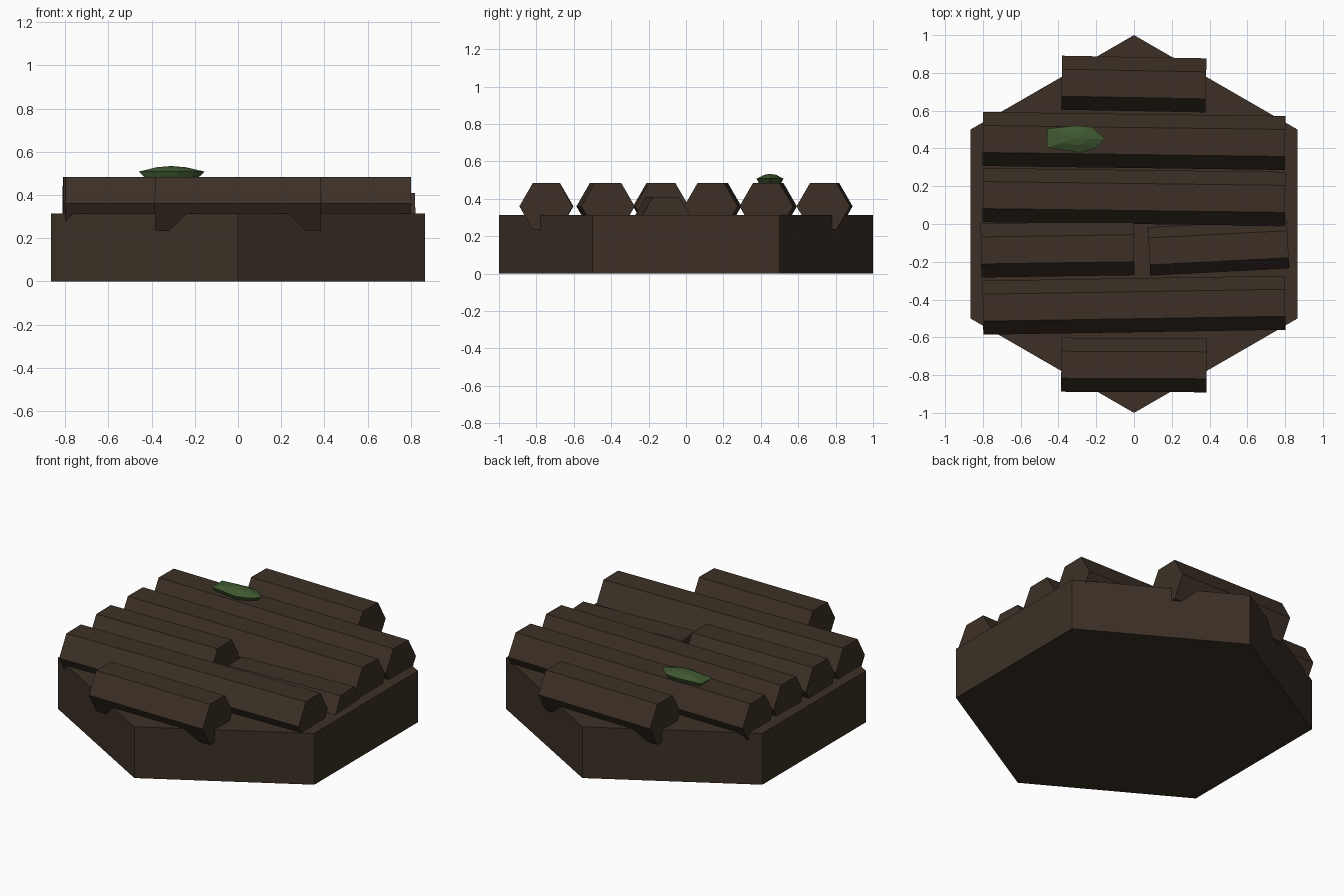
import bpy, bmesh, math
from mathutils import Vector, Matrix

if "Cube" in bpy.data.objects:
    bpy.data.objects.remove(bpy.data.objects["Cube"], do_unlink=True)


def material(name, rgb):
    m = bpy.data.materials.new(name)
    m.use_nodes = True
    m.diffuse_color = (*rgb, 1)
    m.node_tree.nodes["Principled BSDF"].inputs["Base Color"].default_value = (*rgb, 1)
    return m


def finish(name, bm, mat):
    bmesh.ops.recalc_face_normals(bm, faces=bm.faces)
    mesh = bpy.data.meshes.new(name)
    bm.to_mesh(mesh)
    bm.free()
    mesh.materials.append(mat)
    ob = bpy.data.objects.new(name, mesh)
    bpy.context.scene.collection.objects.link(ob)
    return ob


def hex_prism(name, radius, depth, matrix, mat):
    bm = bmesh.new()
    bmesh.ops.create_cone(bm, cap_ends=True, segments=6, radius1=radius,
                          radius2=radius, depth=depth, matrix=matrix)
    return finish(name, bm, mat)


def log(name, x0, y0, x1, y1, z=0.36):
    """Hexagonal log with a flat top, running between two end centres."""
    a, b = Vector((x0, y0, z)), Vector((x1, y1, z))
    d = b - a
    turn = Matrix.Rotation(math.atan2(d.y, d.x), 4, 'Z')
    lay = Matrix.Rotation(math.pi / 2, 4, 'Y') @ Matrix.Rotation(math.pi / 6, 4, 'Z')
    # corners of the section must point along y
    if abs((lay @ Vector((0, 1, 0))).y) < 0.99:
        lay = Matrix.Rotation(math.pi / 2, 4, 'Y')
    return hex_prism(name, 0.143, d.length,
                     Matrix.Translation((a + b) / 2) @ turn @ lay, wood)


wood = material("dark brown wood", (0.045, 0.0296, 0.0194))
green = material("moss green", (0.051, 0.098, 0.030))

# Hexagonal ground tile with corners at front and back
tile = hex_prism("base_tile", 1, 0.313, Matrix.Translation((0, 0, 0.1565)), wood)

# Row of logs, front to back, one of them broken in two
log("front_log", -0.385, -0.745, 0.385, -0.748)
log("second_log", -0.8, -0.443, 0.8, -0.417)
log("broken_log_right", -0.81, -0.14, 0.0, -0.128)
log("broken_log_left", 0.08, -0.145, 0.815, -0.107, 0.285)
log("fourth_log", -0.8, 0.153, 0.8, 0.133)
log("fifth_log", -0.8, 0.45, 0.8, 0.429)
log("back_log", -0.383, 0.748, 0.381, 0.734)

# Faceted moss patch on the fifth log
outline = [(-0.46, 0.405), (-0.28, 0.377), (-0.2, 0.405), (-0.155, 0.45),
           (-0.22, 0.513), (-0.3, 0.521), (-0.46, 0.505)]
centre = Vector((-0.31, 0.45))
bm = bmesh.new()
for p in outline:
    p = Vector(p)
    bm.verts.new((*p, 0.508))
    bm.verts.new((*centre.lerp(p, 0.8), 0.478))
    bm.verts.new((*centre.lerp(p, 0.45), 0.528))
bm.verts.new((*centre, 0.534))
bmesh.ops.convex_hull(bm, input=bm.verts)
finish("moss_patch", bm, green)
